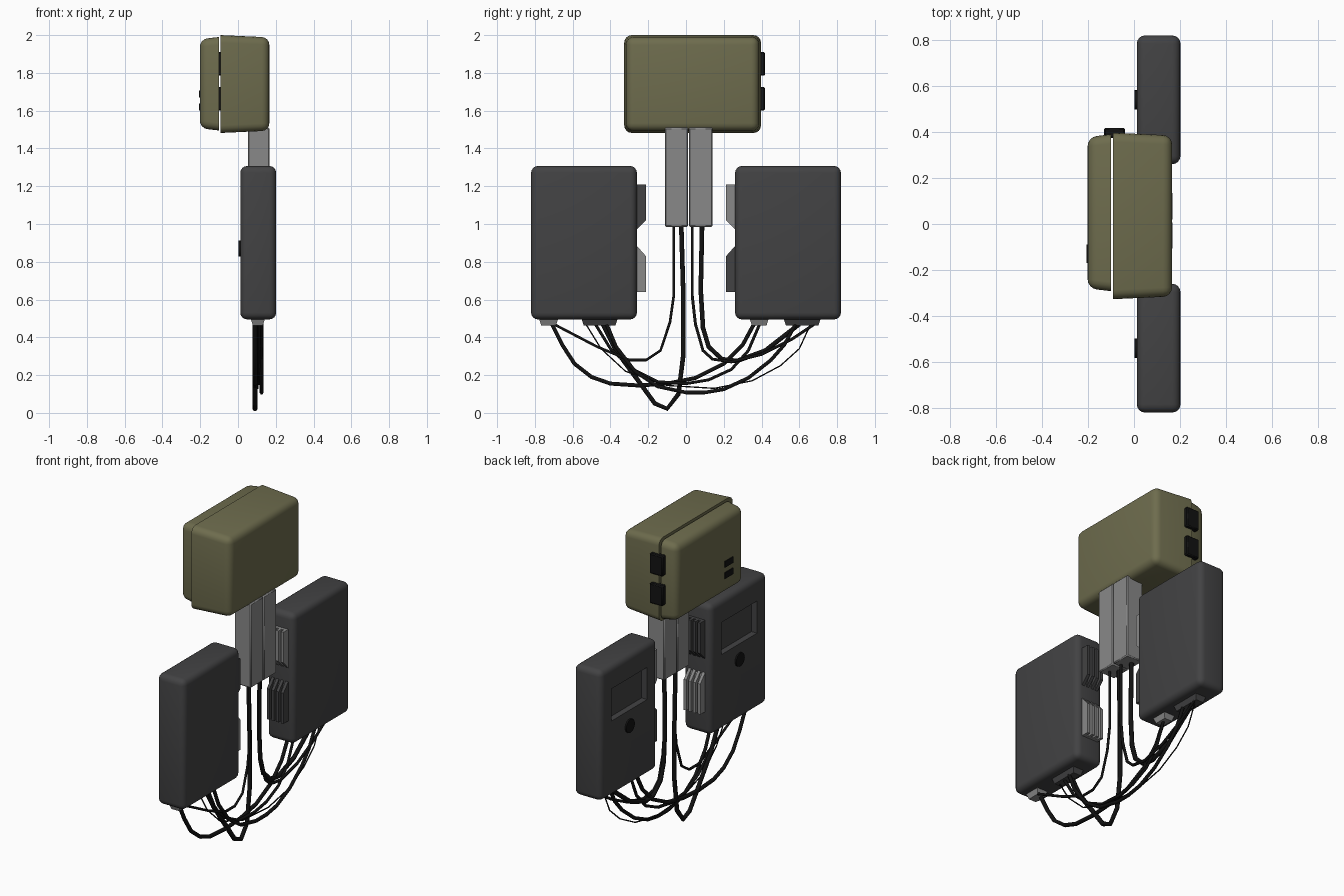
import bpy, bmesh
from mathutils import Vector

if "Cube" in bpy.data.objects:
    bpy.data.objects.remove(bpy.data.objects["Cube"])


def material(name, rgb):
    m = bpy.data.materials.new(name)
    m.diffuse_color = (*rgb, 1)
    m.use_nodes = True
    m.node_tree.nodes["Principled BSDF"].inputs["Base Color"].default_value = m.diffuse_color
    return m


OLIVE = material("olive", (0.155, 0.15, 0.075))
DARK = material("dark_grey", (0.055, 0.055, 0.057))
LIGHT = material("light_grey", (0.25, 0.25, 0.25))
BLACK = material("black", (0.006, 0.006, 0.006))


def add(name, bm, mat, smooth=False):
    bmesh.ops.recalc_face_normals(bm, faces=bm.faces)
    me = bpy.data.meshes.new(name)
    bm.to_mesh(me)
    bm.free()
    ob = bpy.data.objects.new(name, me)
    bpy.context.collection.objects.link(ob)
    if mat:
        me.materials.append(mat)
    if smooth:
        bpy.ops.object.select_all(action='DESELECT')
        ob.select_set(True)
        bpy.context.view_layer.objects.active = ob
        bpy.ops.object.shade_smooth_by_angle(angle=0.7)
    return ob


def box(name, lo, hi, mat, bevel=0.0, seg=4, taper=None, sharp_x=None):
    """Box from corner lo to hi. taper=(axis, side, amount) shrinks one end;
    edges lying in the plane x=sharp_x are left unbevelled."""
    lo, hi = Vector(lo), Vector(hi)
    mid = (lo + hi) / 2
    bm = bmesh.new()
    bmesh.ops.create_cube(bm, size=1)
    for v in bm.verts:
        p = Vector([lo[i] if v.co[i] < 0 else hi[i] for i in range(3)])
        if taper and v.co[taper[0]] * taper[1] > 0:
            for i in range(3):
                if i != taper[0]:
                    p[i] -= taper[2] * (1 if p[i] > mid[i] else -1)
        v.co = p
    if bevel:
        edges = [e for e in bm.edges if sharp_x is None
                 or any(abs(v.co.x - sharp_x) > 1e-4 for v in e.verts)]
        bmesh.ops.bevel(bm, geom=edges, offset=bevel, segments=seg,
                        profile=0.5, affect='EDGES', clamp_overlap=True)
    return add(name, bm, mat, bevel > 0)


def prism(name, yz, x0, x1, mat):
    """Extrude a (y, z) outline along x."""
    bm = bmesh.new()
    f = bm.faces.new([bm.verts.new((x0, y, z)) for y, z in yz])
    ext = bmesh.ops.extrude_face_region(bm, geom=[f])["geom"]
    bmesh.ops.translate(bm, vec=(x1 - x0, 0, 0),
                        verts=[g for g in ext if isinstance(g, bmesh.types.BMVert)])
    return add(name, bm, mat)


def cable(name, x, r, yz):
    cu = bpy.data.curves.new(name, 'CURVE')
    cu.dimensions = '3D'
    cu.bevel_depth = r
    cu.bevel_resolution = 1
    cu.use_fill_caps = True
    sp = cu.splines.new('POLY')
    sp.points.add(len(yz) - 1)
    for p, (y, z) in zip(sp.points, yz):
        p.co = (x, y, z, 1)
    cu.materials.append(BLACK)
    bpy.context.collection.objects.link(bpy.data.objects.new(name, cu))


# Upper case: body, lid, latches and lid slots
box("case_body", (-0.092, -0.327, 1.482), (0.166, 0.397, 2.0), OLIVE, 0.04,
    taper=(0, 1, 0.012), sharp_x=-0.092)
box("case_lid", (-0.202, -0.292, 1.495), (-0.101, 0.39, 1.99), OLIVE, 0.04,
    taper=(0, -1, 0.012), sharp_x=-0.101)
for i, z in enumerate((1.6, 1.785)):
    box(f"case_latch_{i}", (-0.13, 0.375, z), (-0.04, 0.418, z + 0.125), BLACK, 0.006, 1)
for i, z in enumerate((1.6, 1.67)):
    box(f"lid_slot_{i}", (-0.207, -0.17, z), (-0.19, -0.09, z + 0.038), BLACK)

# Twin cable ducts under the case
for i, (y0, y1) in enumerate(((-0.112, 0.011), (0.015, 0.14))):
    box(f"cable_duct_{i}", (0.052, y0, 0.985), (0.167, y1, 1.51), LIGHT, 0.006, 1)

# Two equipment packs
for s, side in ((-1, "left"), (1, "right")):
    c = 0.54 * s
    pack = box(f"{side}_pack", (0.012, c - 0.28, 0.495), (0.202, c + 0.28, 1.307), DARK, 0.036)
    # display recess
    cutter = box("recess_cutter", (-0.1, c - 0.175, 0.965), (0.05, c + 0.175, 1.165), None)
    cutter.hide_render = True
    mod = pack.modifiers.new("recess", 'BOOLEAN')
    mod.operation, mod.object, mod.solver = 'DIFFERENCE', cutter, 'EXACT'
    bpy.context.view_layer.objects.active = pack
    bpy.ops.object.modifier_apply(modifier="recess")
    bpy.data.objects.remove(cutter)
    # round button
    bm = bmesh.new()
    bmesh.ops.create_cone(bm, cap_ends=True, segments=20, radius1=0.042, radius2=0.042, depth=0.02)
    for v in bm.verts:
        v.co = (0.013 + v.co.z, c + v.co.x, 0.87 + v.co.y)
    add(f"{side}_button", bm, BLACK, True)
    # finned blocks on the inner side
    yi, yo = s * 0.27, s * 0.212
    upper, lower = (DARK, LIGHT) if s < 0 else (LIGHT, DARK)
    for label, mat, outline in (
            ("upper", upper, ((yi, 1.21), (yo, 1.21), (yo, 1.02), (yi, 0.96))),
            ("lower", lower, ((yi, 0.895), (yo, 0.83), (yo, 0.64), (yi, 0.64)))):
        for k in range(4):
            x = 0.05 + k * 0.032
            prism(f"{side}_{label}_fin_{k}", outline, x, x + 0.018, mat)
        core = [(y * 0.5 + yi * 0.5, z) for y, z in outline]
        prism(f"{side}_{label}_fin_core", core, 0.05, 0.16, mat)
    # sockets on the underside
    for label, mat, y0, y1 in (("small", LIGHT, -0.78, -0.675) if s < 0 else ("small", LIGHT, 0.335, 0.44),
                               ("wide", DARK, -0.555, -0.36) if s < 0 else ("wide", DARK, 0.515, 0.715)):
        box(f"{side}_{label}_socket", (0.065, y0, 0.462), (0.145, y1, 0.505), mat,
            taper=(2, -1, 0.014))

# Cables hanging from the ducts, then cables linking the packs
cable("duct_cable_1", 0.125, 0.008, [(-.065, .99), (-.065, .62), (-.085, .48), (-.135, .33),
      (-.21, .28), (-.3, .28), (-.47, .35), (-.7, .47)])
cable("duct_cable_2", 0.09, 0.014, [(-.025, .99), (-.015, .65), (-.015, .3), (-.04, .1),
      (-.1, .022), (-.165, .05), (-.26, .18), (-.37, .33), (-.44, .47)])
cable("duct_cable_3", 0.125, 0.009, [(.033, .99), (.033, .62), (.05, .47), (.09, .33),
      (.14, .285), (.24, .27), (.4, .31), (.56, .39), (.68, .47)])
cable("duct_cable_4", 0.09, 0.014, [(.085, .99), (.078, .65), (.09, .45), (.12, .35),
      (.19, .285), (.27, .275), (.42, .33), (.6, .47)])
cable("link_cable_1", 0.09, 0.012, [(-.71, .47), (-.655, .36), (-.59, .26), (-.5, .19), (-.4, .155),
      (-.25, .145), (-.1, .155), (.05, .185), (.2, .26), (.3, .36), (.36, .47)])
cable("link_cable_2", 0.125, 0.011, [(-.42, .47), (-.37, .35), (-.27, .22), (-.15, .14), (0, .108),
      (.1, .108), (.2, .125), (.33, .185), (.45, .28), (.52, .36), (.58, .47)])
cable("link_cable_3", 0.11, 0.009, [(-.48, .47), (-.4, .34), (-.28, .23), (-.15, .165), (0, .155),
      (.12, .175), (.24, .23), (.33, .33), (.39, .47)])
cable("link_cable_4", 0.105, 0.004, [(-.53, .47), (-.45, .34), (-.32, .22), (-.1, .145), (.15, .13),
      (.35, .17), (.5, .25), (.6, .34), (.66, .47)])
